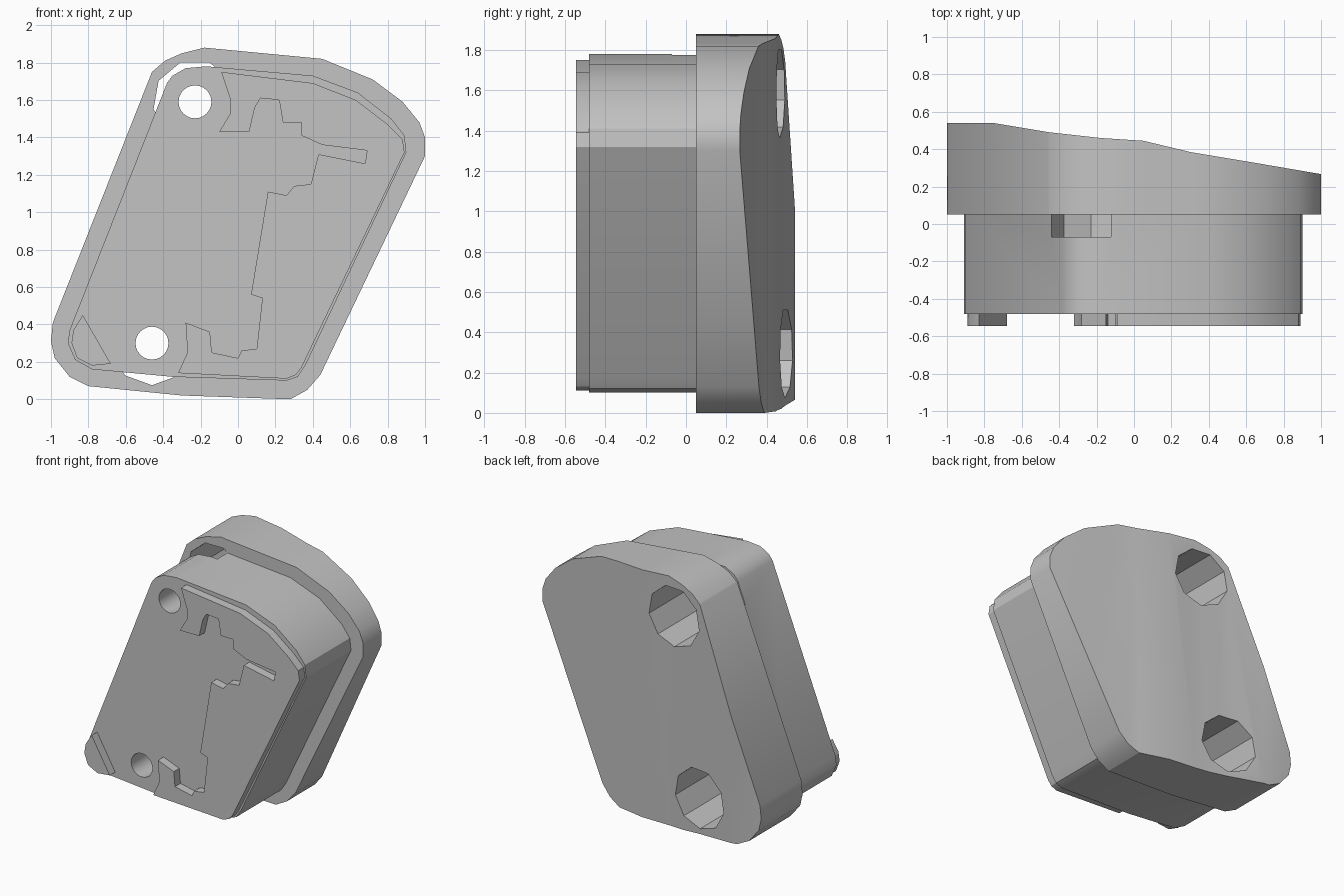
import bpy
import bmesh
import math

if "Cube" in bpy.data.objects:
    bpy.data.objects.remove(bpy.data.objects["Cube"], do_unlink=True)

GREY = (0.55, 0.55, 0.55, 1.0)
material = bpy.data.materials.new("plain grey")
material.use_nodes = True
material.diffuse_color = GREY
material.node_tree.nodes["Principled BSDF"].inputs["Base Color"].default_value = GREY


def prism(name, outline, front, back):
    """Extrude an (x, z) outline, given in hundredths, along y."""
    mesh = bpy.data.meshes.new(name)
    bm = bmesh.new()
    face = bm.faces.new([bm.verts.new((x / 100, front, z / 100)) for x, z in outline])
    extruded = bmesh.ops.extrude_face_region(bm, geom=[face], use_keep_orig=True)
    for item in extruded["geom"]:
        if isinstance(item, bmesh.types.BMVert):
            item.co.y = back
    bmesh.ops.recalc_face_normals(bm, faces=bm.faces)
    bm.to_mesh(mesh)
    bm.free()
    mesh.materials.append(material)
    obj = bpy.data.objects.new(name, mesh)
    bpy.context.collection.objects.link(obj)
    return obj


def circle(centre, radius, sides):
    """Regular polygon with one corner pointing straight down."""
    angles = [math.tau * i / sides - math.pi / 2 for i in range(sides)]
    return [(centre[0] + radius * math.cos(a), centre[1] + radius * math.sin(a))
            for a in angles]


def interpolate(profile, x):
    for (xa, ya), (xb, yb) in zip(profile, profile[1:]):
        if x <= xb:
            break
    return ya + (yb - ya) * (x - xa) / (xb - xa)


def shape_back(obj, profile, front):
    """Bend the back cap to a gently sloping profile running across x."""
    bm = bmesh.new()
    bm.from_mesh(obj.data)
    for x, _ in profile[1:-1]:
        geometry = bm.verts[:] + bm.edges[:] + bm.faces[:]
        bmesh.ops.bisect_plane(bm, geom=geometry, plane_co=(x, 0, 0),
                               plane_no=(1, 0, 0))
    for vert in bm.verts:
        if vert.co.y > front + 0.01:
            vert.co.y = interpolate(profile, vert.co.x)
    bm.to_mesh(obj.data)
    bm.free()


def activate(obj):
    bpy.ops.object.select_all(action="DESELECT")
    obj.select_set(True)
    bpy.context.view_layer.objects.active = obj


def cut(obj, cutter):
    activate(obj)
    modifier = obj.modifiers.new("hole", "BOOLEAN")
    modifier.operation = "DIFFERENCE"
    modifier.solver = "EXACT"
    modifier.object = cutter
    bpy.ops.object.modifier_apply(modifier=modifier.name)


# Wide rear flange with a sloping back
FLANGE_FRONT = 0.05
flange = prism("rear_flange", [
    (-18, 188), (45, 182), (72, 171), (88, 159), (97, 148), (100, 140), (100, 130),
    (44, 13), (37, 5), (28, 0), (-30, 2), (-80, 7), (-90, 12), (-98, 22),
    (-100, 31), (-99, 41), (-46, 175), (-39, 181), (-30, 185)], FLANGE_FRONT, 0.6)
shape_back(flange, [(-1.01, 0.54), (-0.75, 0.54), (-0.45, 0.49), (-0.18, 0.46),
                    (0.05, 0.445), (0.3, 0.385), (0.6, 0.335), (1.01, 0.265)],
           FLANGE_FRONT)

# Narrower front body
body = prism("front_body", [
    (-17, 178), (40, 173), (64, 164), (82, 150), (89, 141), (90, 132),
    (36, 18), (32, 12), (26, 10), (-35, 12), (-78, 16), (-87, 21), (-91, 30),
    (-90, 37), (-38, 169), (-35, 173), (-28, 177)], -0.48, 0.10)

# Raised front panel with a stepped inner edge
panel_rim = [(-9, 175), (40, 169), (63, 160), (80, 147), (88, 139), (89, 132),
             (34, 17), (31, 13), (26, 11), (-32, 14)]
panel_steps = [(-27, 25), (-28, 41), (-15, 36), (-14, 25), (0, 22), (2, 26), (10, 27),
               (13, 54), (7, 56), (16, 111), (26, 109), (30, 114), (39, 115),
               (43, 131), (68, 126), (69, 133), (45, 136), (34, 141), (34, 148),
               (24, 148), (22, 160), (12, 161), (9, 156), (6, 143), (-10, 143),
               (-4, 153), (-4, 160)]
panel = prism("raised_panel", panel_rim + panel_steps, -0.545, -0.47)

# Raised triangular foot in the lower corner
foot = prism("corner_foot", [(-83, 45), (-88, 37), (-89, 30), (-86, 22), (-78, 18),
                             (-68, 19)], -0.545, -0.47)

# Two screw holes, each with a wide faceted recess from the back
for centre in [(-23, 159), (-46, 30)]:
    recess = prism("recess_cutter", circle(centre, 22.5, 9), -0.07, 1)
    bore = prism("bore_cutter", circle(centre, 8.8, 24), -1, 1)
    for cutter in (recess, bore):
        cutter.hide_render = True
        for part in (flange, body):
            cut(part, cutter)
        bpy.data.objects.remove(cutter, do_unlink=True)

for part in (flange, body, panel, foot):
    activate(part)
    bpy.ops.object.shade_smooth_by_angle(angle=math.radians(30))
